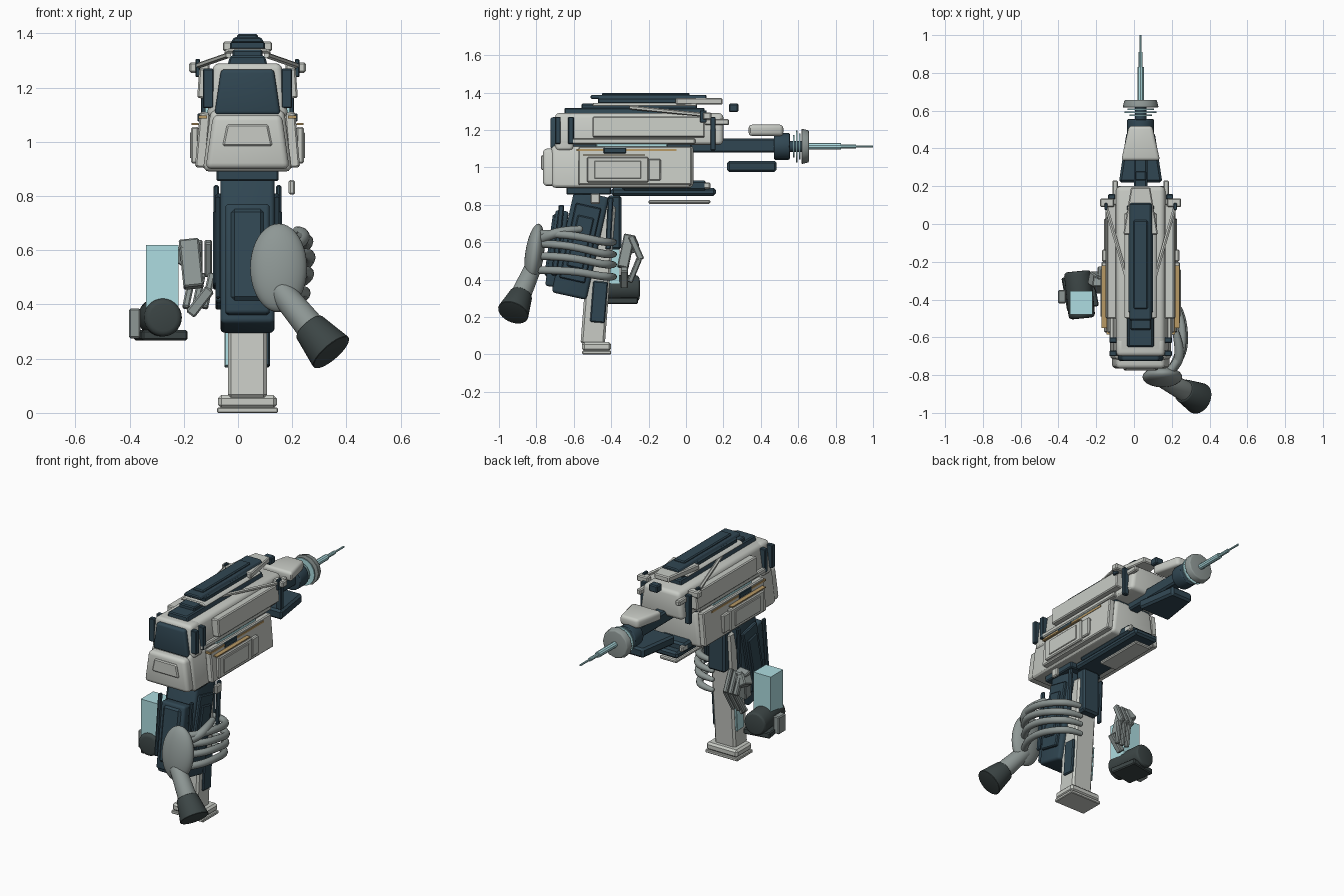
import bpy, bmesh, math
from mathutils import Vector, Matrix

if "Cube" in bpy.data.objects:
    bpy.data.objects.remove(bpy.data.objects["Cube"], do_unlink=True)

CX = 0.035  # centre plane of the device


def material(name, *rgb):
    m = bpy.data.materials.new(name)
    m.use_nodes = True
    m.diffuse_color = (*rgb, 1)
    m.node_tree.nodes["Principled BSDF"].inputs["Base Color"].default_value = (*rgb, 1)
    return m


LIGHT = material("light_shell", .58, .60, .56)
DARK = material("dark_blue", .03, .062, .085)
TEAL = material("pale_teal", .42, .72, .75)
GREY = material("hand_grey", .27, .31, .30)
CUFF = material("cuff_black", .045, .06, .06)
GOLD = material("gold_trim", .48, .32, .13)


def finish(name, bm, mat, angle=30):
    me = bpy.data.meshes.new(name)
    bmesh.ops.recalc_face_normals(bm, faces=bm.faces)
    bm.to_mesh(me)
    bm.free()
    ob = bpy.data.objects.new(name, me)
    bpy.context.collection.objects.link(ob)
    me.materials.append(mat)
    bpy.ops.object.select_all(action="DESELECT")
    ob.select_set(True)
    bpy.context.view_layer.objects.active = ob
    bpy.ops.object.shade_smooth_by_angle(angle=math.radians(angle))
    return ob


def box(name, mat, x, y, z, bevel=.006, top=1, back=1, tilt=(0, 0, 0)):
    """Bevelled box from ranges; top and back scale the width at +z and +y."""
    bm = bmesh.new()
    bmesh.ops.create_cube(bm, size=1)
    size = Vector((x[1] - x[0], y[1] - y[0], z[1] - z[0]))
    mid = Vector((x[0] + x[1], y[0] + y[1], z[0] + z[1])) / 2
    for v in bm.verts:
        k = (top if v.co.z > 0 else 1) * (back if v.co.y > 0 else 1)
        v.co = Vector((v.co.x * size.x * k, v.co.y * size.y, v.co.z * size.z))
    if bevel:
        bmesh.ops.bevel(bm, geom=bm.edges[:], offset=min(bevel, min(size) * .4),
                        segments=3 if bevel > .012 else 1, profile=.5, affect="EDGES")
    rot = Matrix.Identity(4)
    for ang, axis in zip(tilt, "XYZ"):
        rot = Matrix.Rotation(math.radians(ang), 4, axis) @ rot
    bm.transform(Matrix.Translation(mid) @ rot)
    return finish(name, bm, mat)


def mid(name, mat, half, y, z, **kw):
    return box(name, mat, (CX - half, CX + half), y, z, **kw)


def pair(name, mat, x, y, z, tilt=(0, 0, 0), **kw):
    """Two boxes mirrored over the centre plane; x is distance from it."""
    box("left_" + name, mat, (CX + x[0], CX + x[1]), y, z, tilt=tilt, **kw)
    box("right_" + name, mat, (CX - x[1], CX - x[0]), y, z,
        tilt=(tilt[0], -tilt[1], -tilt[2]), **kw)


def rod(name, mat, p, q, r1, r2, sides=24, bevel=0):
    p, q = Vector(p), Vector(q)
    bm = bmesh.new()
    bmesh.ops.create_cone(bm, cap_ends=True, segments=sides, radius1=r1, radius2=r2,
                          depth=(q - p).length)
    if bevel:
        rims = [e for e in bm.edges if any(len(f.verts) > 4 for f in e.link_faces)]
        bmesh.ops.bevel(bm, geom=rims, offset=bevel, segments=3, profile=.5, affect="EDGES")
    turn = (q - p).to_track_quat("Z", "Y").to_matrix().to_4x4()
    bm.transform(Matrix.Translation((p + q) / 2) @ turn)
    return finish(name, bm, mat)


def ball(name, mat, at, radii, lean=0):
    bm = bmesh.new()
    bmesh.ops.create_uvsphere(bm, u_segments=32, v_segments=20, radius=1)
    bm.transform(Matrix.Translation(at) @ Matrix.Rotation(math.radians(lean), 4, "X")
                 @ Matrix.Diagonal((*radii, 1)))
    return finish(name, bm, mat, 60)


def tube(name, mat, points, r):
    cu = bpy.data.curves.new(name, "CURVE")
    cu.dimensions, cu.bevel_depth, cu.bevel_resolution = "3D", r, 4
    cu.use_fill_caps = True
    sp = cu.splines.new("NURBS")
    sp.points.add(len(points) - 1)
    for pt, co in zip(sp.points, points):
        pt.co = (*co, 1)
    sp.points[-1].radius = .7
    sp.use_endpoint_u, sp.order_u, sp.resolution_u = True, 3, 6
    cu.materials.append(mat)
    ob = bpy.data.objects.new(name, cu)
    bpy.context.collection.objects.link(ob)
    ball(name + "_tip", mat, points[-1], (r * .72,) * 3)


# Main housing, two stacked shells
mid("lower_shell", LIGHT, .165, (-.72, .04), (.89, 1.12), bevel=.025, top=.82)
mid("lower_nose", LIGHT, .155, (-.765, -.66), (.90, 1.10), bevel=.022, top=.82)
mid("nose_plate", LIGHT, .092, (-.775, -.75), (.985, 1.065), top=.82)
mid("upper_shell", LIGHT, .15, (-.69, .2), (1.12, 1.29), bevel=.025, top=.84)
mid("upper_brow", LIGHT, .15, (-.70, -.6), (1.09, 1.29), bevel=.022, top=.84)
mid("front_window", DARK, .122, (-.725, -.66), (1.10, 1.268), bevel=.014, top=.8)
mid("shell_seam", DARK, .13, (-.66, .03), (1.08, 1.15))

# Layered side armour
pair("lower_panel", LIGHT, (.145, .185), (-.575, .03), (.905, 1.11), tilt=(0, -5, 0))
pair("lower_overlay", LIGHT, (.18, .208), (-.53, -.2), (.92, 1.055))
pair("lower_tab", LIGHT, (.18, .205), (-.2, -.135), (.93, 1.045))
pair("overlay_inset", LIGHT, (.2, .213), (-.49, -.24), (.94, 1.035), bevel=.003)
pair("gold_strip", GOLD, (.15, .181), (-.585, -.05), (1.086, 1.098), bevel=0)
pair("gold_line", GOLD, (.18, .206), (-.55, -.22), (1.062, 1.069), bevel=0)
pair("dark_vent", DARK, (.15, .185), (-.44, -.32), (1.075, 1.105), bevel=.003)
pair("teal_strip", TEAL, (.12, .158), (-.48, -.1), (1.105, 1.135), bevel=.003)
pair("upper_panel", LIGHT, (.13, .182), (-.5, .1), (1.16, 1.27), tilt=(0, -4, 0))
pair("upper_ledge", LIGHT, (.12, .165), (-.63, .05), (1.125, 1.155))
for i, y in enumerate((-.7, -.63)):
    pair(f"front_blade_{i}", DARK, (.125, .165), (y, y + .03), (1.125, 1.27), bevel=.004)
pair("rear_blade", DARK, (.135, .172), (.13, .158), (1.09, 1.27), bevel=.004)
pair("rear_lug", LIGHT, (.14, .215), (.09, .135), (1.255, 1.293))
pair("rear_peg", LIGHT, (.12, .15), (.1, .23), (1.225, 1.258))
pair("lug_pin", DARK, (.175, .192), (.075, .11), (1.24, 1.305), bevel=.003)
for s, side in ((-1, "right"), (1, "left")):
    rod(side + "_stay", LIGHT, (CX + s * .185, .10, 1.28), (CX + s * .07, -.3, 1.32), .011, .011, 6)

# Stacked top rail
mid("rail_base", DARK, .075, (-.65, .1), (1.28, 1.318), top=.85)
mid("rail_neck", DARK, .055, (-.56, .06), (1.31, 1.34))
mid("rail_wing", LIGHT, .09, (-.5, .06), (1.327, 1.345), top=.8)
mid("rail_slot", DARK, .065, (-.47, .03), (1.34, 1.37))
mid("rail_plate", DARK, .062, (-.51, .11), (1.365, 1.387), top=.8)
mid("rail_cap", DARK, .038, (-.45, .02), (1.38, 1.398))
mid("rail_wedge", LIGHT, .092, (-.055, .195), (1.335, 1.37), back=.55)
mid("sight_block", DARK, .03, (.23, .28), (1.295, 1.34))

# Barrel assembly
mid("barrel", DARK, .036, (0, .49), (1.078, 1.155), bevel=.01)
rod("muzzle", DARK, (CX, .47, 1.112), (CX, .555, 1.112), .072, .072, 16, .008)
mid("barrel_hood", LIGHT, .103, (.335, .52), (1.168, 1.228), bevel=.018, back=.6)
mid("barrel_keel", DARK, .115, (.22, .485), (.975, 1.035), bevel=.012, back=.65)
rod("emitter_core", DARK, (CX, .55, 1.112), (CX, .63, 1.112), .03, .03, 16)
for i, (y, r) in enumerate(((.572, .06), (.588, .085), (.604, .07))):
    rod(f"teal_ring_{i}", TEAL, (CX, y, 1.112), (CX, y + .007, 1.112), r, r, 16)
rod("emitter_disc", GREY, (CX, .617, 1.112), (CX, .657, 1.112), .095, .085, 12, .006)
for i, (a, b, r) in enumerate(((.65, .83, .018), (.82, .91, .011), (.9, 1, .006))):
    rod(f"needle_{i}", TEAL, (CX, a, 1.112), (CX, b, 1.112), r, r, 10)

# Underside
mid("under_frame", DARK, .085, (-.4, .16), (.848, .89), bevel=.012)
mid("under_frame_step", DARK, .1, (-.34, .11), (.875, .93), bevel=.012)
mid("under_plate", LIGHT, .06, (-.2, .13), (.805, .826))
pair("under_peg", LIGHT, (.075, .1), (.07, .13), (.885, .92))
box("side_tab", LIGHT, (.187, .21), (-.51, -.46), (.805, .86))
mid("trigger_block", DARK, .06, (-.42, -.345), (.56, .85), bevel=.012)

# Slanted grip
SLANT = (-12.5, 0, 0)
mid("grip_collar", DARK, .115, (-.64, -.4), (.855, .9))
mid("grip_core", DARK, .1, (-.66, -.47), (.305, .865), bevel=.018, tilt=SLANT)
mid("grip_front_plate", DARK, .082, (-.725, -.655), (.36, .77), bevel=.014, tilt=(-8, 0, 0))
mid("grip_front_inset", DARK, .06, (-.735, -.66), (.41, .75), bevel=.012, tilt=(-8, 0, 0))
pair("grip_side_plate", DARK, (.09, .118), (-.635, -.495), (.39, .80), tilt=SLANT)
pair("grip_side_inset", DARK, (.11, .128), (-.61, -.52), (.46, .74), tilt=SLANT)
pair("grip_blade", DARK, (.105, .125), (-.425, -.395), (.56, .84), tilt=(-3, 0, 0))
pair("front_rib", DARK, (.1, .118), (-.70, -.67), (.42, .80), tilt=(-6, 0, 0))

# Magazine below the grip
LEAN = (-4.5, 0, 0)
mid("magazine", LIGHT, .072, (-.535, -.405), (.05, .8), bevel=.012, tilt=LEAN)
mid("magazine_foot", LIGHT, .108, (-.555, -.4), (.018, .066), bevel=.012)
mid("magazine_sole", LIGHT, .112, (-.555, -.4), (0, .02), bevel=.004)
box("magazine_clip", DARK, (.09, .118), (-.505, -.425), (.17, .39), tilt=LEAN)
box("magazine_gauge", TEAL, (-.05, -.03), (-.5, -.43), (.17, .39), bevel=.003, tilt=LEAN)

# Gripping hand, forearm and cuff
ball("palm", GREY, (.15, -.81, .535), (.105, .05, .165), -8)
rod("wrist", GREY, (.15, -.82, .46), (.285, -.893, .295), .046, .056, 24, .012)
rod("cuff", CUFF, (.262, -.882, .318), (.345, -.925, .222), .062, .086, 28, .006)
for i, (za, zb, out) in enumerate(((.645, .60, .262), (.59, .535, .27), (.525, .48, .265), (.45, .415, .252))):
    tube(f"finger_{i}", GREY, [(.19, -.78, za), (out - .015, -.71, za), (out, -.58, (za + zb) / 2 + .01),
                               (out - .03, -.44, zb), (.16, -.39, zb), (.09, -.385, zb)], .021)
tube("thumb", GREY, [(.16, -.8, .6), (.23, -.75, .63), (.245, -.66, .66), (.22, -.57, .67)], .026)

# Separate support device with jointed claw
box("support_block", TEAL, (-.34, -.22), (-.48, -.355), (.38, .62), bevel=0)
rod("support_cuff", CUFF, (-.275, -.5, .352), (-.30, -.25, .352), .07, .072, 28, .02)
box("support_tray", CUFF, (-.37, -.2), (-.45, -.27), (.268, .305), tilt=(0, 0, 10))
box("support_latch", GREY, (-.402, -.36), (-.42, -.35), (.275, .385))
box("claw_palm", GREY, (-.21, -.135), (-.35, -.29), (.46, .64), tilt=(-12, -6, 0))
box("claw_knuckle", GREY, (-.23, -.16), (-.33, -.26), (.55, .62), tilt=(20, 35, 0))
for i, x in enumerate((-.18, -.145, -.11)):
    box(f"claw_upper_{i}", GREY, (x - .014, x + .014), (-.285, -.25), (.5, .64), tilt=(24, 0, 0))
    box(f"claw_lower_{i}", GREY, (x - .013, x + .013), (-.29, -.26), (.38, .52), tilt=(-22, 12, 0))
box("claw_thumb", GREY, (-.16, -.12), (-.35, -.31), (.35, .47), tilt=(0, 38, 0))
